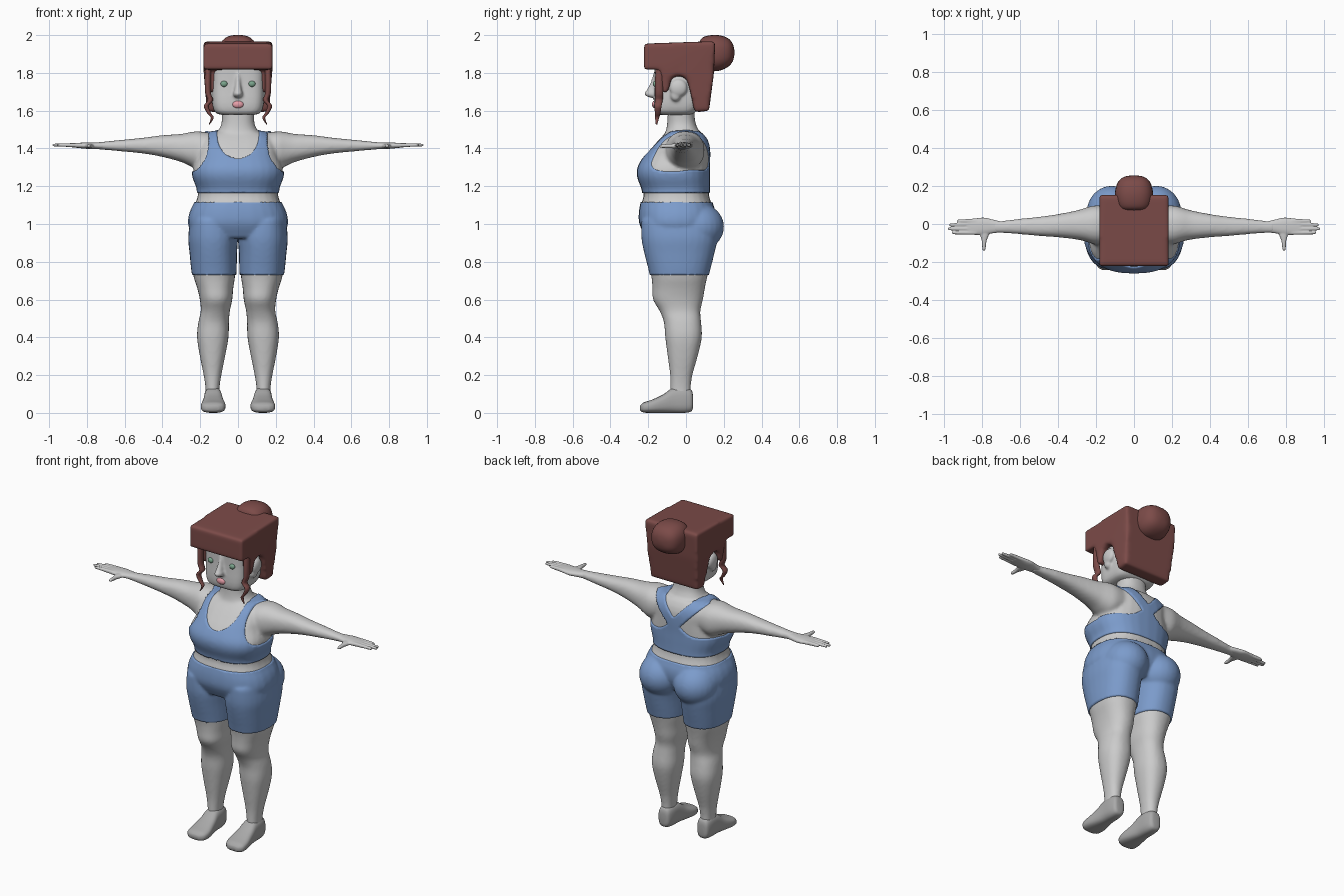
import bpy, bmesh, math
from mathutils import Vector, Matrix

if "Cube" in bpy.data.objects:
    bpy.data.objects.remove(bpy.data.objects["Cube"])

def mat(name, rgb):
    m = bpy.data.materials.new(name)
    m.diffuse_color = (*rgb, 1)
    m.use_nodes = True
    m.node_tree.nodes["Principled BSDF"].inputs["Base Color"].default_value = m.diffuse_color
    return m

BLUE = mat("blue_fabric", (.2, .33, .6))
HAIR = mat("auburn_hair", (.2, .07, .065))
PINK = mat("pink_lips", (.8, .35, .4))
GREEN = mat("green_iris", (.2, .38, .27))
SHOE = mat("dark_grey", (.4, .4, .4))

def catmull(rows, steps=3):
    P = [rows[0]] + list(rows) + [rows[-1]]
    out = []
    for i in range(1, len(P) - 2):
        for k in range(steps):
            t = k / steps
            out.append([.5 * (2*b + (c-a)*t + (2*a-5*b+4*c-d)*t*t + (3*b-a-3*c+d)*t**3)
                        for a, b, c, d in zip(P[i-1], P[i], P[i+1], P[i+2])])
    return out + [list(rows[-1])]

def loft(bm, rows, axis='z', n=28, p=2.3, side=1):
    """Rows are (position along axis, low u, high u, low v, high v)."""
    rings, faces = [], []
    for t, u0, u1, v0, v1 in catmull(rows):
        ring = []
        for i in range(n):
            a = 2 * math.pi * i / n
            c, s = math.cos(a), math.sin(a)
            u = (u0+u1)/2 + (u1-u0)/2 * math.copysign(abs(c)**(2/p), c)
            v = (v0+v1)/2 + (v1-v0)/2 * math.copysign(abs(s)**(2/p), s)
            x, y, z = {'x': (t, u, v), 'y': (u, t, v), 'z': (u, v, t)}[axis]
            ring.append(bm.verts.new((x*side, y, z)))
        rings.append(ring)
    for A, B in zip(rings, rings[1:]):
        for i in range(n):
            j = (i+1) % n
            faces.append(bm.faces.new((A[i], A[j], B[j], B[i])))
    faces += [bm.faces.new(rings[0]), bm.faces.new(rings[-1])]
    bmesh.ops.recalc_face_normals(bm, faces=faces)

def ball(bm, c, r):
    m = Matrix.Translation(c) @ Matrix.Diagonal((*r, 1))
    bmesh.ops.create_uvsphere(bm, u_segments=24, v_segments=16, radius=1, matrix=m)

def bake(ob):
    dg = bpy.context.evaluated_depsgraph_get()
    me = bpy.data.meshes.new_from_object(ob.evaluated_get(dg))
    ob.modifiers.clear()
    ob.data = me

def finish(name, bm, material=None, voxel=0, smooth=6):
    me = bpy.data.meshes.new(name)
    bm.to_mesh(me)
    bm.free()
    ob = bpy.data.objects.new(name, me)
    bpy.context.collection.objects.link(ob)
    if voxel:  # fuse overlapping pieces into one smooth skin
        r = ob.modifiers.new("fuse", 'REMESH')
        r.mode, r.voxel_size = 'VOXEL', voxel
        s = ob.modifiers.new("smooth", 'SMOOTH')
        s.factor, s.iterations = .5, smooth
        bake(ob)
    ob.data.polygons.foreach_set("use_smooth", [True] * len(ob.data.polygons))
    if material:
        ob.data.materials.clear()
        ob.data.materials.append(material)
    return ob

def sym(*rows):
    return [(z, -w, w, f, b) for z, w, f, b in rows]

# Body: torso, neck, legs, seat and arms fused together
bm = bmesh.new()
loft(bm, sym((.93, .23, -.205, .11), (1.0, .258, -.24, .145), (1.06, .25, -.243, .15),
             (1.11, .226, -.235, .135), (1.15, .213, -.225, .122), (1.19, .213, -.23, .12),
             (1.25, .235, -.252, .12), (1.30, .235, -.25, .12), (1.36, .212, -.215, .122),
             (1.41, .21, -.175, .12), (1.45, .195, -.14, .108), (1.485, .14, -.105, .085)), p=2.5)
loft(bm, sym((1.44, .15, -.13, .09), (1.49, .108, -.108, .07), (1.53, .088, -.1, .052),
             (1.58, .086, -.097, .045), (1.64, .09, -.095, .045)))
for s in (1, -1):
    loft(bm, [(1.02, .03, .245, -.23, .15), (.93, .008, .257, -.23, .16), (.85, .012, .25, -.215, .145),
              (.73, .015, .237, -.185, .115), (.66, .025, .216, -.178, .10), (.60, .03, .202, -.175, .09),
              (.54, .043, .197, -.14, .076), (.48, .048, .21, -.117, .08), (.40, .05, .217, -.11, .084),
              (.30, .068, .202, -.097, .062), (.20, .088, .182, -.084, .034), (.13, .098, .172, -.082, .025),
              (.07, .098, .172, -.082, .025)], side=s)
    ball(bm, (s*.118, .06, .985), (.125, .135, .12))
    loft(bm, [(.10, -.10, .09, 1.32, 1.475), (.2, -.108, .098, 1.29, 1.49), (.25, -.094, .087, 1.305, 1.487),
              (.3, -.082, .072, 1.328, 1.477), (.4, -.07, .052, 1.355, 1.47), (.5, -.063, .038, 1.373, 1.457),
              (.6, -.054, .028, 1.383, 1.447), (.7, -.047, .016, 1.392, 1.437),
              (.74, -.047, .018, 1.394, 1.434)], 'x', side=s)
body = finish("body", bm, voxel=.009, smooth=8)

# Hands with four fingers and a thumb
for s, nm in ((1, "hand_left"), (-1, "hand_right")):
    bm = bmesh.new()
    loft(bm, [(.70, -.044, .013, 1.395, 1.434), (.75, -.05, .025, 1.397, 1.432),
              (.79, -.058, .034, 1.397, 1.432), (.84, -.058, .03, 1.402, 1.43),
              (.88, -.052, .024, 1.406, 1.427)], 'x', side=s)
    for y, tip in ((.016, .935), (-.004, .975), (-.025, .982), (-.046, .96)):
        loft(bm, [(.83, y-.011, y+.011, 1.404, 1.429), (.9, y-.0095, y+.0095, 1.408, 1.428),
                  (tip-.012, y-.008, y+.008, 1.41, 1.426), (tip, y-.003, y+.003, 1.414, 1.422)], 'x', 12, side=s)
    loft(bm, [(-.02, .755, .81, 1.4, 1.428), (-.06, .765, .81, 1.4, 1.426), (-.09, .777, .802, 1.402, 1.424),
              (-.128, .781, .8, 1.403, 1.421), (-.142, .786, .795, 1.408, 1.416)], 'y', 14, side=s)
    finish(nm, bm, voxel=.0045, smooth=3)

# Garments: part of the body surface cut along f = 0 and lifted slightly
def garment(name, f, lift=.007):
    bm = bmesh.new()
    bm.from_mesh(body.data)
    bm.normal_update()
    val = {v: f(v.co) for v in bm.verts}
    cross = [(e, e.verts[0], val[e.verts[0]], val[e.verts[1]]) for e in bm.edges
             if (val[e.verts[0]] > 0) != (val[e.verts[1]] > 0)]
    for e, v, a, b in cross:
        nv = bmesh.utils.edge_split(e, v, min(.97, max(.03, a / (a-b))))[1]
        val[nv] = 0
    bmesh.ops.connect_verts(bm, verts=[v for v in bm.verts if val[v] == 0])
    bmesh.ops.delete(bm, geom=[q for q in bm.faces if sum(val[v] for v in q.verts) <= 0], context='FACES')
    bm.normal_update()
    for v, n in [(v, v.normal.copy()) for v in bm.verts if not v.is_boundary]:
        v.co += n * lift
    finish(name, bm, BLUE)

def shorts(c):
    return min(c.z - .73, 1.115 - c.z)

def top(c):
    x, z = abs(c.x), c.z
    # front: scoop neck and oval armholes
    neck = (math.hypot(x/.11, min(0, z-1.47)/.125) - 1) * .11
    arm = (math.hypot(min(0, x-.27)/.115, min(0, z-1.43)/.16) - 1) * .115
    front = min(neck, arm)
    # back: crossed straps over a low band
    a, d = Vector((.14, 1.49)), Vector((-.13, -.14))
    q = Vector((x, z)) - a
    strap = .032 - (q - d * max(-.3, min(1, q.dot(d) / d.length_squared))).length
    band = 1.285 + .07 * math.exp(-(x/.075)**2) - z
    back = max(strap, band)
    k = min(1, max(0, (c.y + .04) / .06))
    return min(front * (1-k) + back * k, z - 1.165, 1.53 - z)

garment("shorts", shorts)
garment("sports_top", top)

# Shoes
for s, nm in ((1, "shoe_left"), (-1, "shoe_right")):
    bm = bmesh.new()
    loft(bm, [(.037, .115, .155, .03, .09), (.028, .098, .17, .008, .122), (-.01, .088, .178, 0, .135),
              (-.07, .084, .18, 0, .132), (-.12, .076, .186, 0, .098), (-.18, .066, .196, 0, .07),
              (-.225, .075, .192, .002, .055), (-.243, .105, .165, .012, .038)], 'y', p=2.8, side=s)
    finish(nm, bm, SHOE)

# Head with nose and ears
bm = bmesh.new()
loft(bm, sym((1.578, .09, -.14, .02), (1.592, .122, -.162, .05), (1.64, .137, -.17, .08),
             (1.74, .142, -.166, .11), (1.85, .145, -.166, .12), (1.92, .13, -.15, .11)), n=40, p=4)
loft(bm, sym((1.80, .012, -.172, -.14), (1.75, .014, -.187, -.14), (1.71, .02, -.208, -.14),
             (1.69, .026, -.221, -.14), (1.675, .022, -.208, -.14), (1.668, .012, -.18, -.14)), n=16, p=2)
for s in (1, -1):
    ball(bm, (s*.153, -.04, 1.72), (.022, .047, .046))
    ball(bm, (s*.148, -.055, 1.685), (.018, .028, .035))
finish("head", bm, voxel=.007, smooth=4)

# Eyes and mouth
bm = bmesh.new()
for s in (1, -1):
    ball(bm, (s*.074, -.163, 1.742), (.018, .012, .016))
finish("eyes", bm, GREEN)
bm = bmesh.new()
ball(bm, (0, -.166, 1.633), (.03, .014, .02))
finish("mouth", bm, PINK)

# Hair block: side outline with fringe and ear notch, extruded across and rounded
outline = [(-.222, 1.818), (-.222, 1.955), (.155, 1.968), (.148, 1.8), (.122, 1.6), (.045, 1.59),
           (.025, 1.69), (.005, 1.765), (-.03, 1.785), (-.075, 1.775), (-.095, 1.7), (-.125, 1.69),
           (-.14, 1.818)]
bm = bmesh.new()
face = bm.faces.new([bm.verts.new((-.183, y, z)) for y, z in outline])
ext = bmesh.ops.extrude_face_region(bm, geom=[face])
bmesh.ops.translate(bm, vec=(.366, 0, 0), verts=[g for g in ext['geom'] if isinstance(g, bmesh.types.BMVert)])
bmesh.ops.recalc_face_normals(bm, faces=bm.faces)
for v in bm.verts:  # narrower towards the nape
    v.co.x *= 1 - .1 * max(0, (1.82 - v.co.z) / .22)
finish("hair", bm, HAIR, voxel=.01, smooth=16)

# Bun
bm = bmesh.new()
loft(bm, [(.07, -.06, .06, 1.85, 1.96), (.085, -.085, .085, 1.825, 1.985), (.12, -.098, .098, 1.812, 1.998),
          (.17, -.1, .1, 1.81, 2.0), (.22, -.085, .085, 1.83, 1.985), (.247, -.055, .055, 1.86, 1.955),
          (.256, -.015, .015, 1.895, 1.92)], 'y', p=2.5)
finish("hair_bun", bm, HAIR)

# Curled side locks
path = [(.158, -.135, 1.83, .025), (.16, -.142, 1.75, .023), (.158, -.142, 1.69, .022), (.146, -.144, 1.655, .021),
        (.168, -.148, 1.625, .019), (.152, -.15, 1.585, .015), (.136, -.153, 1.562, .011), (.152, -.156, 1.528, .004)]
for s, nm in ((1, "lock_left"), (-1, "lock_right")):
    bm = bmesh.new()
    loft(bm, [(z, x-r*.7, x+r*.7, y-r, y+r) for x, y, z, r in path], n=14, p=2, side=s)
    finish(nm, bm, HAIR)
